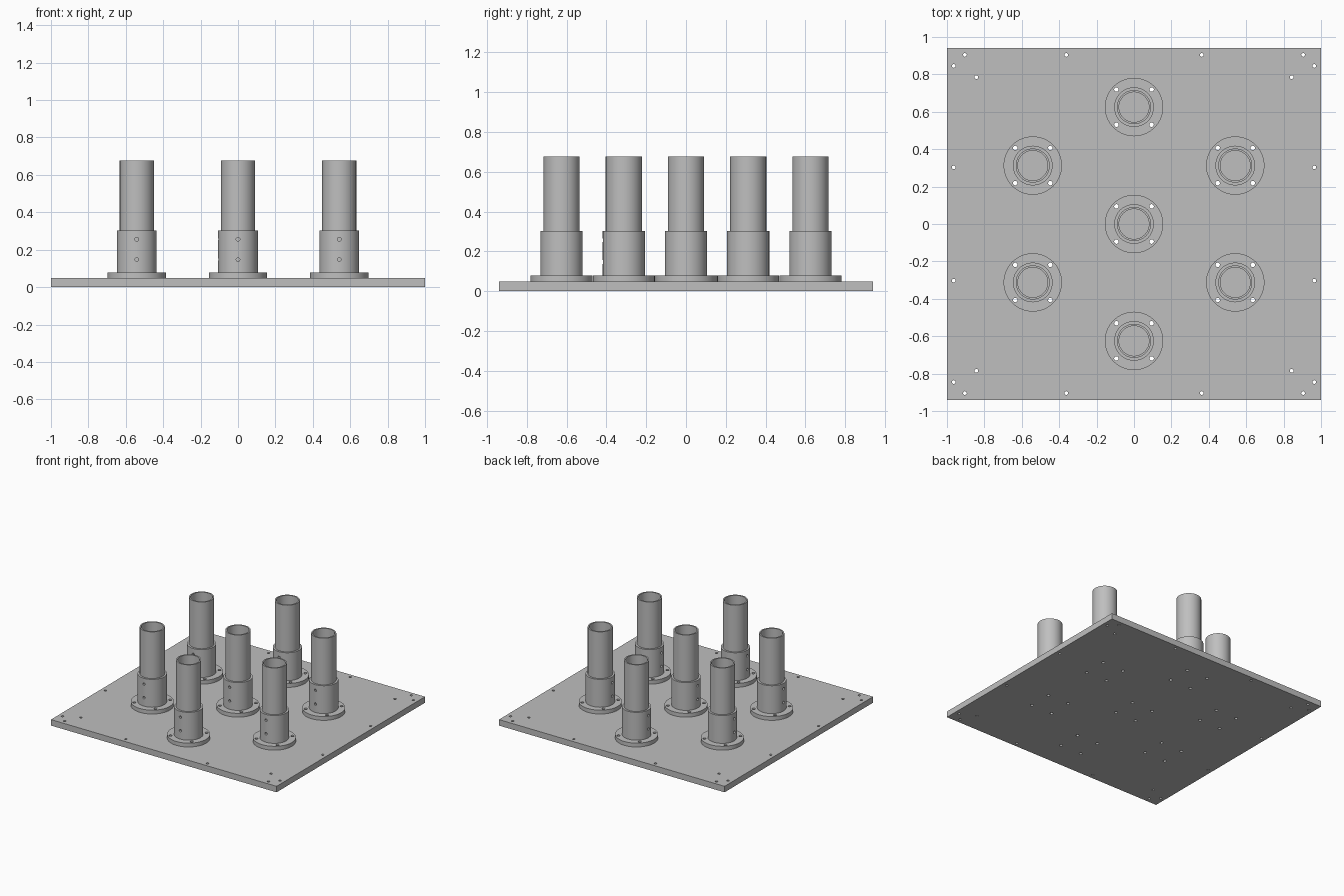
import bpy, bmesh, math
from mathutils import Matrix, Vector

default = bpy.data.objects.get("Cube")
if default:
    bpy.data.objects.remove(default, do_unlink=True)

PLATE_TOP, FLANGE_TOP, SOCKET_TOP, TUBE_TOP = 0.048, 0.079, 0.302, 0.676
TUBE_IN, TUBE_OUT, SOCKET_OUT, FLANGE_OUT = 0.08, 0.091, 0.106, 0.156
RING = 0.625          # distance of the outer tubes from the centre
BOLT = 0.094          # flange bolt offset along x and y

grey = bpy.data.materials.new("plain grey")
grey.use_nodes = True
grey.diffuse_color = (0.52, 0.52, 0.52, 1)
grey.node_tree.nodes["Principled BSDF"].inputs["Base Color"].default_value = grey.diffuse_color


def add_object(name, bm):
    bmesh.ops.recalc_face_normals(bm, faces=bm.faces)
    mesh = bpy.data.meshes.new(name)
    bm.to_mesh(mesh)
    bm.free()
    mesh.materials.append(grey)
    obj = bpy.data.objects.new(name, mesh)
    bpy.context.collection.objects.link(obj)
    return obj


def lathe(name, profile, steps=64):
    """Spin a closed (radius, height) outline around z."""
    bm = bmesh.new()
    verts = [bm.verts.new((r, 0, z)) for r, z in profile]
    edges = [bm.edges.new((verts[i - 1], v)) for i, v in enumerate(verts)]
    bmesh.ops.spin(bm, geom=verts + edges, cent=(0, 0, 0), axis=(0, 0, 1),
                   angle=math.tau, steps=steps, use_duplicate=False)
    bmesh.ops.remove_doubles(bm, verts=bm.verts, dist=1e-5)
    return add_object(name, bm)


def drill(target, holes):
    """Cut round holes, each given as (centre, direction, radius, length)."""
    bm = bmesh.new()
    for centre, direction, radius, length in holes:
        turn = Vector(direction).to_track_quat('Z', 'Y').to_matrix().to_4x4()
        bmesh.ops.create_cone(bm, cap_ends=True, segments=16, radius1=radius, radius2=radius,
                              depth=length, matrix=Matrix.Translation(centre) @ turn)
    cutter = add_object("hole_cutter", bm)
    cutter.hide_render = True
    mod = target.modifiers.new("holes", 'BOOLEAN')
    mod.operation, mod.solver, mod.object = 'DIFFERENCE', 'EXACT', cutter
    select(target)
    bpy.ops.object.modifier_apply(modifier=mod.name)
    bpy.data.objects.remove(cutter, do_unlink=True)


def select(obj):
    bpy.ops.object.select_all(action='DESELECT')
    obj.select_set(True)
    bpy.context.view_layer.objects.active = obj


def smooth(obj):
    select(obj)
    bpy.ops.object.shade_smooth_by_angle(angle=math.radians(30))


# Tube positions: one in the middle and six around it
spots = [(0.0, 0.0)]
for i in range(6):
    a = math.radians(90 + 60 * i)
    spots.append((RING * math.cos(a), RING * math.sin(a)))
signs = [(sx, sy) for sx in (-1, 1) for sy in (-1, 1)]
bolts = [(sx * BOLT, sy * BOLT) for sx, sy in signs]

# Base plate with rim holes and flange bolt holes
bm = bmesh.new()
bmesh.ops.create_cube(bm, size=1, matrix=Matrix.Translation((0, 0, PLATE_TOP / 2))
                      @ Matrix.Diagonal((2, 1.88, PLATE_TOP, 1)))
plate = add_object("base_plate", bm)
rim = [(0.904, 0.904), (0.964, 0.845), (0.843, 0.785), (0.362, 0.904), (0.964, 0.303)]
up = (0, 0, 1)
holes = [((sx * x, sy * y, 0), up, 0.01, 0.3) for x, y in rim for sx, sy in signs]
holes += [((x + bx, y + by, 0), up, 0.012, 0.3) for x, y in spots for bx, by in bolts]
drill(plate, holes)
smooth(plate)

# Flanged socket with bolt holes and set-screw holes on two sides
socket = lathe("flanged_socket", [
    (TUBE_OUT, PLATE_TOP), (FLANGE_OUT, PLATE_TOP), (FLANGE_OUT, FLANGE_TOP),
    (SOCKET_OUT, FLANGE_TOP), (SOCKET_OUT, SOCKET_TOP), (TUBE_OUT, SOCKET_TOP)])
holes = [((bx, by, PLATE_TOP), up, 0.012, 0.3) for bx, by in bolts]
for dx, dy in ((0, -1), (-1, 0)):
    holes += [((dx * 0.1, dy * 0.1, z), (dx, dy, 0), 0.01, 0.06) for z in (0.147, 0.256)]
drill(socket, holes)
smooth(socket)

# Open tube standing in the socket
tube = lathe("tube", [(TUBE_IN, PLATE_TOP), (TUBE_OUT, PLATE_TOP),
                      (TUBE_OUT, TUBE_TOP), (TUBE_IN, TUBE_TOP)])
smooth(tube)

# Repeat socket and tube at the outer spots
for part in (socket, tube):
    for i, (x, y) in enumerate(spots[1:], 1):
        copy = part.copy()
        copy.name = f"{part.name}_{i}"
        copy.location = (x, y, 0)
        bpy.context.collection.objects.link(copy)
